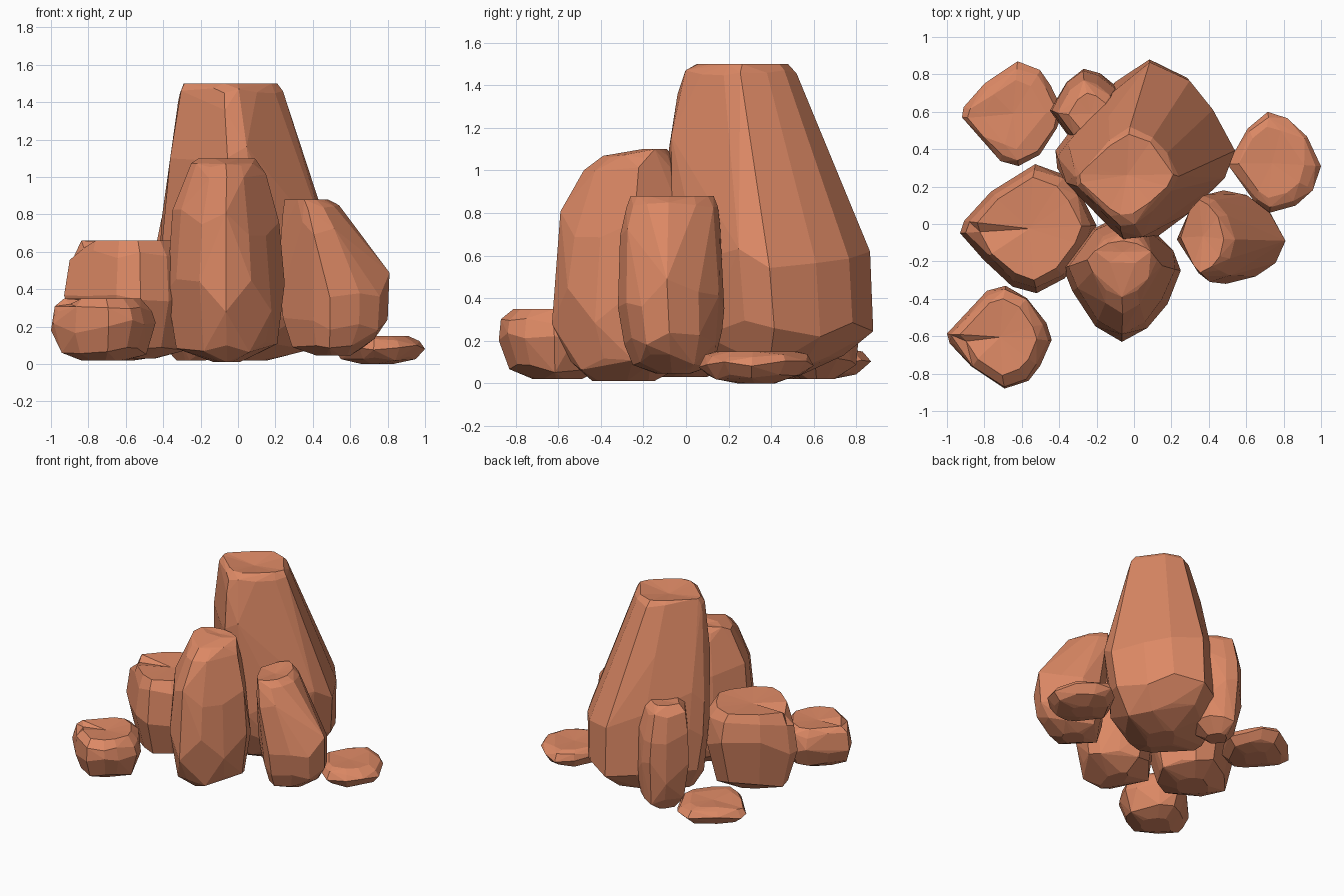
import bpy, bmesh, math, random

random.seed(7)

stone = bpy.data.materials.new("terracotta stone")
stone.diffuse_color = (0.72, 0.25, 0.13, 1)

# Plan outlines inside a -1..1 square: rounded diamonds
DIAMOND = [(0.1, 1), (0.55, 0.84), (0.77, 0.55), (1, 0.05), (0.9, -0.28), (0.54, -0.78),
           (0.12, -1), (-0.23, -0.88), (-0.64, -0.47), (-1, -0.07), (-0.94, 0.12), (-0.55, 0.58)]
SPIRE = [(0.05, 1), (0.5, 0.8), (0.75, 0.46), (1, 0), (0.87, -0.3), (0.5, -0.7),
         (0.14, -0.97), (-0.14, -1), (-0.35, -0.83), (-0.98, -0.2), (-1, 0), (-0.88, 0.17), (-0.35, 0.73)]
PILLAR = [(0, -1), (0.44, -0.8), (0.76, -0.4), (1, 0.12), (0.85, 0.42), (0.5, 0.8),
          (0, 1), (-0.5, 0.8), (-1, 0.17), (-0.84, -0.2), (-0.45, -0.76)]
LEANER = [(-0.14, 1), (0.28, 0.88), (0.72, 0.52), (1, -0.08), (0.83, -0.56), (0.45, -0.84),
          (-0.1, -1), (-0.41, -0.8), (-1, -0.04), (-0.58, 0.68)]


def rock(name, levels, plan=DIAMOND, flip=1, hollow=0.01, chip=0):
    """Hull of stacked outlines; each level is z, x0, x1, y0, y1."""
    bm = bmesh.new()
    for n, (z, x0, x1, y0, y1) in enumerate(levels):
        inner = 0 < n < len(levels) - 1
        gap = min(z - levels[n - 1][0], levels[n + 1][0] - z) * 0.4 if inner else 0
        for u, v in plan:
            s = 1 if max(abs(u), abs(v)) > 0.96 else random.uniform(0.97, 1.03)
            bm.verts.new(((x0 + x1) / 2 + u * s * (x1 - x0) / 2,
                          (y0 + y1) / 2 + flip * v * s * (y1 - y0) / 2,
                          z + random.uniform(-gap, gap)))
    res = bmesh.ops.convex_hull(bm, input=bm.verts[:])
    junk = {g for g in res["geom_interior"] + res["geom_unused"] if isinstance(g, bmesh.types.BMVert)}
    bmesh.ops.delete(bm, geom=list(junk), context='VERTS')
    bmesh.ops.dissolve_limit(bm, angle_limit=math.radians(6), verts=bm.verts[:], edges=bm.edges[:])
    # Worn hollow in the flat top, optionally with a chipped corner
    bm.normal_update()
    caps = [f for f in bm.faces if f.normal.z > 0.95]
    if caps:
        cap = max(caps, key=lambda f: f.calc_area())
        corner = min(cap.verts, key=lambda v: v.co.x + 0.5 * v.co.y)
        centre = bmesh.ops.poke(bm, faces=[cap])["verts"][0]
        centre.co.z -= hollow
        if chip:
            corner.co.xy = corner.co.xy.lerp(centre.co.xy, 0.12)
            corner.co.z -= chip
    bmesh.ops.recalc_face_normals(bm, faces=bm.faces[:])
    me = bpy.data.meshes.new(name)
    bm.to_mesh(me)
    bm.free()
    me.materials.append(stone)
    bpy.context.collection.objects.link(bpy.data.objects.new(name, me))


# Tall standing rocks
rock("main_spire", [
    (0.02, -0.06, 0.16, 0.22, 0.50), (0.10, -0.30, 0.38, 0.04, 0.74),
    (0.25, -0.39, 0.51, -0.05, 0.88), (0.55, -0.42, 0.54, -0.08, 0.865),
    (0.78, -0.41, 0.46, -0.08, 0.80), (1.06, -0.37, 0.36, -0.08, 0.67),
    (1.38, -0.32, 0.26, -0.04, 0.55), (1.46, -0.31, 0.24, -0.01, 0.52),
    (1.50, -0.29, 0.21, 0.05, 0.48)], plan=SPIRE, hollow=0.03)
rock("front_pillar", [
    (0.01, -0.13, 0.01, -0.44, -0.15), (0.09, -0.33, 0.21, -0.54, -0.02),
    (0.36, -0.38, 0.25, -0.63, 0.05), (0.74, -0.35, 0.22, -0.59, 0.03),
    (1.00, -0.27, 0.15, -0.48, -0.02), (1.06, -0.25, 0.12, -0.39, -0.05),
    (1.10, -0.21, 0.09, -0.22, -0.09)], plan=PILLAR)
rock("right_leaning_rock", [
    (0.045, 0.42, 0.60, -0.14, 0.02), (0.11, 0.29, 0.73, -0.25, 0.13),
    (0.22, 0.24, 0.80, -0.29, 0.17), (0.42, 0.23, 0.81, -0.32, 0.18),
    (0.72, 0.23, 0.62, -0.31, 0.16), (0.83, 0.24, 0.54, -0.28, 0.15),
    (0.88, 0.25, 0.48, -0.26, 0.13)], plan=LEANER, hollow=0.02)
rock("back_rock", [
    (0.02, -0.33, -0.17, 0.54, 0.70), (0.10, -0.41, -0.06, 0.44, 0.80),
    (0.35, -0.45, -0.03, 0.40, 0.83), (0.62, -0.44, -0.05, 0.41, 0.82),
    (0.77, -0.41, -0.08, 0.43, 0.77), (0.82, -0.35, -0.12, 0.48, 0.70)], plan=LEANER)

# Squat boulders
rock("left_boulder", [
    (0.03, -0.70, -0.44, -0.15, 0.10), (0.10, -0.85, -0.28, -0.29, 0.24),
    (0.40, -0.93, -0.20, -0.37, 0.32), (0.58, -0.90, -0.23, -0.34, 0.29),
    (0.66, -0.86, -0.28, -0.30, 0.25)], hollow=0.015, chip=0.04)
rock("front_left_boulder", [
    (0.02, -0.84, -0.60, -0.72, -0.49), (0.07, -0.95, -0.49, -0.83, -0.38),
    (0.20, -1.00, -0.44, -0.88, -0.33), (0.30, -0.98, -0.46, -0.87, -0.35),
    (0.35, -0.93, -0.52, -0.81, -0.40)], flip=-1, hollow=0.015, chip=0.03)

# Flat ground stones
rock("right_flat_stone", [
    (0.00, 0.66, 0.83, 0.24, 0.42), (0.03, 0.55, 0.95, 0.11, 0.54),
    (0.09, 0.50, 1.00, 0.06, 0.60), (0.13, 0.53, 0.97, 0.09, 0.57),
    (0.15, 0.56, 0.91, 0.14, 0.52)], plan=LEANER)
rock("back_left_flat_stone", [
    (0.02, -0.75, -0.55, 0.48, 0.69), (0.045, -0.86, -0.44, 0.37, 0.80),
    (0.10, -0.92, -0.38, 0.31, 0.87), (0.145, -0.89, -0.41, 0.34, 0.83),
    (0.16, -0.83, -0.47, 0.40, 0.77)], chip=0.015)
